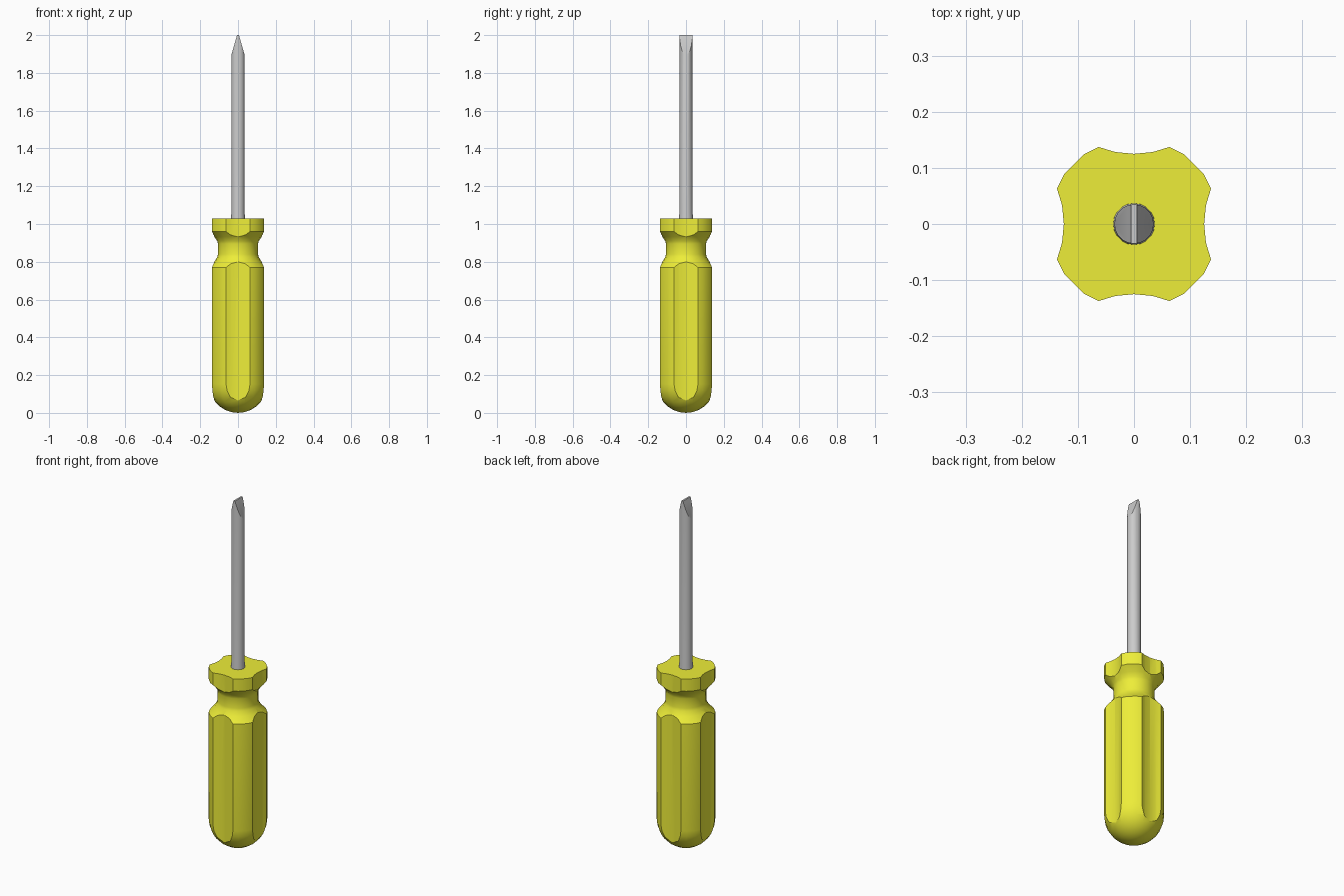
import bpy, bmesh
from math import sin, cos, pi, radians
from mathutils import Vector, Matrix

if "Cube" in bpy.data.objects:
    bpy.data.objects.remove(bpy.data.objects["Cube"])


def make_object(name, bm):
    bmesh.ops.recalc_face_normals(bm, faces=bm.faces)
    mesh = bpy.data.meshes.new(name)
    bm.to_mesh(mesh)
    bm.free()
    obj = bpy.data.objects.new(name, mesh)
    bpy.context.collection.objects.link(obj)
    return obj


def lathe(profile, steps):
    bm = bmesh.new()
    verts = [bm.verts.new((r, 0, z)) for r, z in profile]
    edges = [bm.edges.new(pair) for pair in zip(verts, verts[1:])]
    bmesh.ops.spin(bm, geom=verts + edges, cent=(0, 0, 0), axis=(0, 0, 1),
                   angle=2 * pi, steps=steps)
    bmesh.ops.remove_doubles(bm, verts=bm.verts, dist=1e-5)
    return bm


def select_only(obj):
    bpy.ops.object.select_all(action='DESELECT')
    obj.select_set(True)
    bpy.context.view_layer.objects.active = obj


# Handle: domed butt, grip, waist and collar
R = 0.153
dome = [(R * sin(a), R - R * cos(a)) for a in (i * pi / 14 for i in range(8))]
waist = [(R, 0.77), (0.125, 0.80), (0.110, 0.825), (0.106, 0.84),
         (0.106, 0.895), (0.110, 0.91), (0.125, 0.932), (R, 0.96)]
handle = make_object("handle", lathe(dome + waist + [(R, 1.03), (0, 1.03)], 20))

# Four shallow grip flutes cut along the handle
bm = bmesh.new()
for i in range(4):
    a = i * pi / 2
    bmesh.ops.create_cone(
        bm, cap_ends=True, segments=32, radius1=0.172, radius2=0.172, depth=1.4,
        matrix=Matrix.Translation((0.297 * cos(a), 0.297 * sin(a), 0.5))
        @ Matrix.Rotation(a, 4, 'Z'))
cutter = make_object("flute_cutter", bm)
cutter.hide_render = True
select_only(handle)
cut = handle.modifiers.new("flutes", 'BOOLEAN')
cut.operation = 'DIFFERENCE'
cut.solver = 'EXACT'
cut.use_self = True
cut.object = cutter
bpy.ops.object.modifier_apply(modifier=cut.name)
bpy.data.objects.remove(cutter)

yellow = bpy.data.materials.new("yellow_plastic")
yellow.diffuse_color = (0.85, 0.85, 0.04, 1)
yellow.use_nodes = True
yellow.node_tree.nodes["Principled BSDF"].inputs["Base Color"].default_value = yellow.diffuse_color
handle.data.materials.clear()
handle.data.materials.append(yellow)

# Steel shaft, ground to a flat blade by two slanted planes
bm = lathe([(0, 0.95), (0.037, 0.95), (0.037, 1.035), (0.035, 1.06), (0.035, 2.0), (0, 2.0)], 20)
for side in (-1, 1):
    bmesh.ops.bisect_plane(
        bm, geom=bm.verts[:] + bm.edges[:] + bm.faces[:],
        plane_co=Vector((0.005 * side, 0, 2.0)),
        plane_no=Vector((0.105 * side, 0, 0.03)), clear_outer=True)
    bmesh.ops.holes_fill(bm, edges=[e for e in bm.edges if e.is_boundary])
shaft = make_object("shaft", bm)

for obj in (handle, shaft):
    select_only(obj)
    bpy.ops.object.shade_smooth_by_angle(angle=radians(20 if obj is shaft else 28))
